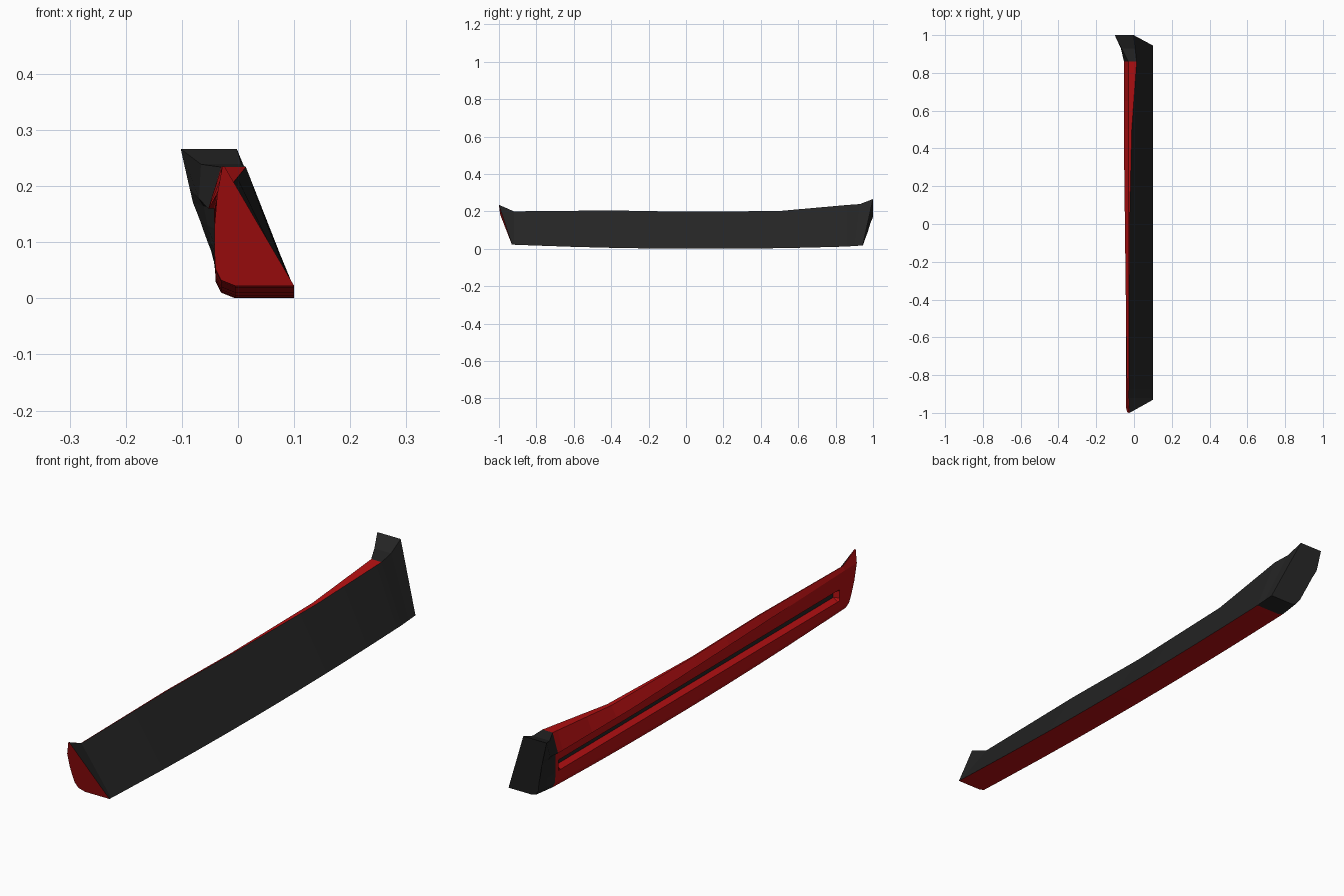
import bpy, bmesh
from mathutils import Vector

if "Cube" in bpy.data.objects:
    bpy.data.objects.remove(bpy.data.objects["Cube"], do_unlink=True)


def material(name, color):
    m = bpy.data.materials.new(name)
    m.use_nodes = True
    m.diffuse_color = (*color, 1)
    m.node_tree.nodes["Principled BSDF"].inputs["Base Color"].default_value = (*color, 1)
    return m


RED = material("red paint", (0.46, 0.005, 0.006))
BLACK = material("black plastic", (0.018, 0.018, 0.018))
FLOOR, INNER = 5, 11          # strips: groove floor, sloping inner face
GROOVE = (-0.87, 0.83)


def ramp(y, keys):
    """Piecewise linear value along the length."""
    if y <= keys[0][0]:
        return keys[0][1]
    for (a, va), (b, vb) in zip(keys, keys[1:]):
        if y <= b:
            return va + (vb - va) * (y - a) / (b - a)
    return keys[-1][1]


def section(y):
    """Cross-section of the skirt at y, from inner bottom round to inner top."""
    t = ramp(y, [(-0.93, 0), (0.4, 1)])
    zb = 0.017 * ((y - 0.1) / 0.9) ** 2
    zt = ramp(y, [(-0.93, 0.2), (-0.4, 0.205), (0, 0.198), (0.5, 0.202), (0.86, 0.234)])
    xt = ramp(y, [(-0.93, -0.028), (0, -0.024), (0.5, -0.012), (0.86, 0.014)])
    inside = GROOVE[0] <= y <= GROOVE[1]
    depth = 0.02 if inside else 0
    x8, x9, z9 = -0.037 - 0.006 * t, -0.037 - 0.016 * t, 0.185 - 0.025 * t
    pts = [(0.1, zb), (-0.005, zb), (-0.03, zb + 0.01), (-0.04, zb + 0.03),
           (-0.042, 0.083), (-0.042 + depth, 0.095), (-0.042 + depth, 0.122),
           (-0.042, 0.127 - 0.003 * t), (x8, z9), (x9, z9), (-0.03, zt), (xt, zt)]
    return [Vector((x, y, z)) for x, z in pts]


def loft(name, rings, closed_ring, rule):
    """Skin the rings, cap one end ring, and colour faces by rule(strip, span)."""
    bm = bmesh.new()
    rows = [[bm.verts.new(p) for p in r] for r in rings]
    n = len(rows[0])
    for i, (a, b) in enumerate(zip(rows, rows[1:])):
        for j in range(n):
            k = (j + 1) % n
            bm.faces.new((a[j], a[k], b[k], b[j])).material_index = rule(j, i)
    bm.faces.new(rows[closed_ring]).material_index = rule(None, None)
    bmesh.ops.recalc_face_normals(bm, faces=bm.faces)
    me = bpy.data.meshes.new(name)
    bm.to_mesh(me)
    bm.free()
    me.materials.append(RED)
    me.materials.append(BLACK)
    ob = bpy.data.objects.new(name, me)
    bpy.context.collection.objects.link(ob)
    return ob


# Front end: raked forward, rising to a pointed tip
front = section(-0.93)
for p in front:
    p.y -= 0.07 * max(0, p.z - 0.02) / 0.18
front[10] = Vector((-0.028, -1, 0.235))
front[11] = Vector((-0.024, -1, 0.235))

# Main skirt with the recessed groove along its outer face
stations = [-0.92, -0.88, -0.87, -0.6, -0.4, -0.2, 0, 0.2, 0.4, 0.5, 0.65, 0.83, 0.84, 0.86]
rings = [front] + [section(y) for y in stations]
groove_spans = range(stations.index(GROOVE[0]) + 1, stations.index(GROOVE[1]) + 1)
loft("side_skirt", rings, 0,
     lambda j, i: int(j == INNER or (j == FLOOR and i in groove_spans)))

# Rear cap: flares outward and upward
start = section(0.86)
end = [Vector(p) for p in (
    (0.1, 0.945, 0.018), (0, 0.945, 0.018), (-0.02, 0.948, 0.024), (-0.035, 0.955, 0.045),
    (-0.048, 0.97, 0.085), (-0.054, 0.975, 0.1), (-0.063, 0.982, 0.125),
    (-0.067, 0.986, 0.137), (-0.08, 1, 0.17), (-0.086, 1, 0.195),
    (-0.102, 1, 0.266), (-0.002, 1, 0.266))]
middle = [a.lerp(b, 0.5) for a, b in zip(start, end)]
for p in middle[10:]:
    p.z -= 0.011
loft("rear_flare", [start, middle, end], 2, lambda j, i: 1)
